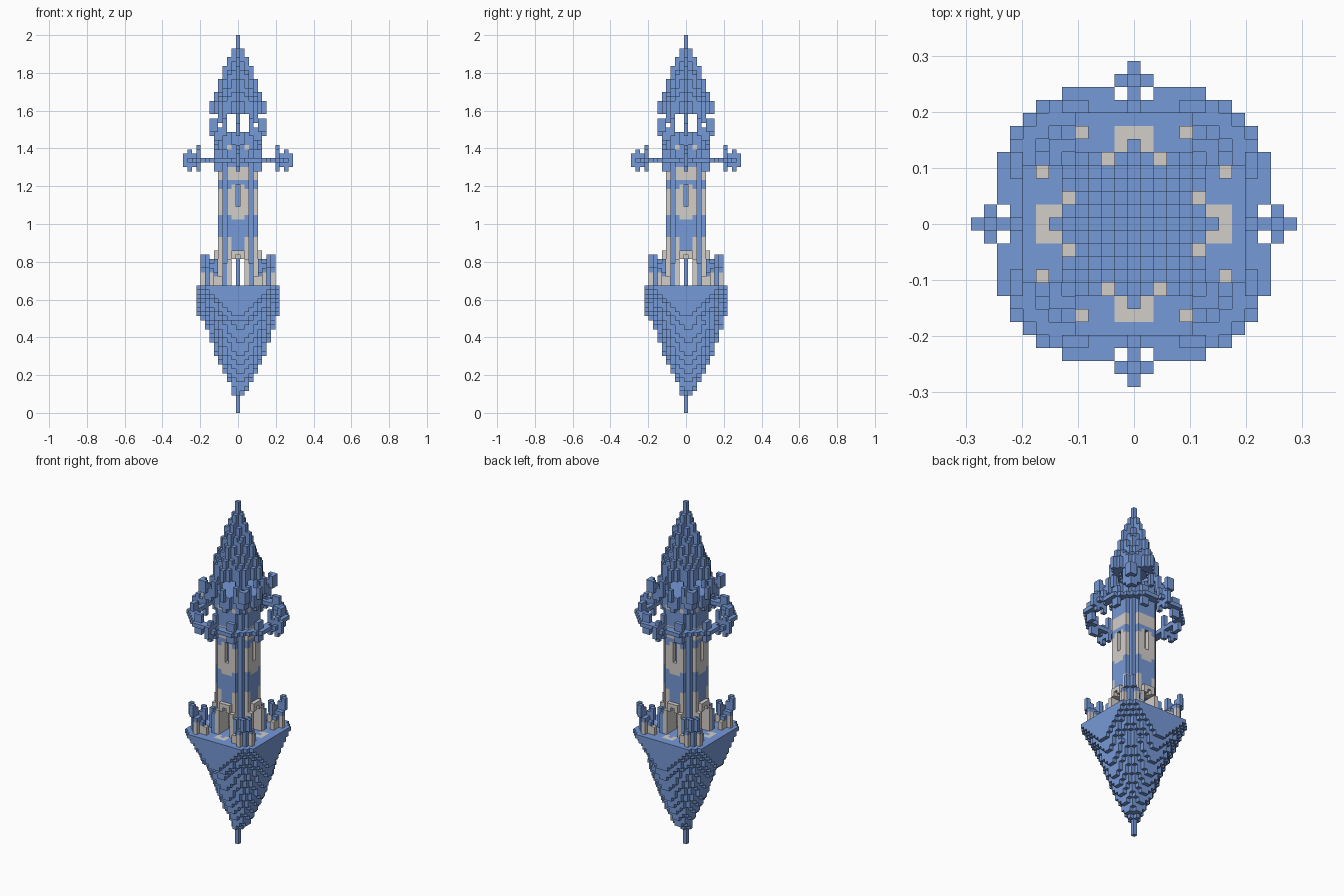
import bpy, bmesh
from math import hypot, floor
from mathutils import Vector

cube = bpy.data.objects.get("Cube")
if cube:
    bpy.data.objects.remove(cube, do_unlink=True)

S = 2 / 86  # block size
BLUE, STONE = 0, 1


def material(name, rgb):
    m = bpy.data.materials.new(name)
    m.use_nodes = True
    m.diffuse_color = (*rgb, 1)
    m.node_tree.nodes["Principled BSDF"].inputs["Base Color"].default_value = (*rgb, 1)
    return m


MATS = [material("slate blue", (0.18, 0.32, 0.68)), material("pale stone", (0.65, 0.62, 0.59))]


def build(name, cells):
    """Turn a dict of block positions and colours into one mesh, skipping inner faces."""
    bm = bmesh.new()
    verts = {}

    def vert(p):
        key = tuple(floor(c + 0.5) for c in p)
        if key not in verts:
            verts[key] = bm.verts.new(((key[0] - 0.5) * S, (key[1] - 0.5) * S, key[2] * S))
        return verts[key]

    for (i, j, k), colour in cells.items():
        for axis in range(3):
            for side in (0, 1):
                n = [i, j, k]
                n[axis] += 2 * side - 1
                if tuple(n) in cells:
                    continue
                corners = []
                for a, b in ((0, 0), (1, 0), (1, 1), (0, 1)):
                    p = Vector((i, j, k))
                    p[axis] += side
                    p[(axis + 1) % 3] += a
                    p[(axis + 2) % 3] += b
                    corners.append(vert(p))
                face = bm.faces.new(corners if side else corners[::-1])
                face.material_index = colour
    mesh = bpy.data.meshes.new(name)
    bm.to_mesh(mesh)
    bm.free()
    for m in MATS:
        mesh.materials.append(m)
    ob = bpy.data.objects.new(name, mesh)
    bpy.context.collection.objects.link(ob)


def sym(cells, i, j, k0, k1, colour=BLUE):
    """Column of blocks repeated in all eight mirrored places."""
    for a, b in ((i, j), (j, i)):
        for sx in (-1, 1):
            for sy in (-1, 1):
                for k in range(k0, k1 + 1):
                    cells[a * sx, b * sy, k] = colour


def radius(table, k):
    for (k0, r0), (k1, r1) in zip(table, table[1:]):
        if k0 <= k <= k1:
            return r0 + (r1 - r0) * (k - k0) / (k1 - k0)
    return 0


def disc(r, limit=99, shift=0, point=0):
    """Block positions in a circle; point pulls the outline towards a diamond."""
    n = int(r) + 2
    out = []
    for i in range(-n, n + 1):
        for j in range(-n, n + 1):
            x, y = abs(i - shift), abs(j - shift)
            if (1 - point) * hypot(x, y) + point * (x + y) <= r and max(abs(i), abs(j)) <= limit:
                out.append((i, j))
    return out


# Floating base: an inverted cone with flat sides, a thin tip and stone door steps
base = {}
profile = [(0, 0.4), (3, 0.5), (4, 1.2), (6, 2.6), (11, 5), (16, 6.9), (20, 8.4), (24, 10.4), (28, 12.85)]
for k in range(29):
    shift = 0.5 if 5 <= k <= 20 else 0
    for i, j in disc(radius(profile, k), 9, shift, 0.3):
        base[i, j, k] = BLUE
    base[0, 0, k] = BLUE
for i, j in ((0, 7), (1, 7), (1, 6)):
    sym(base, i, j, 28, 28, STONE)
build("floating_base", base)

# Corner turrets on the platform, with stone flanks and small posts
turrets = {}
sym(turrets, 6, 6, 29, 33)
sym(turrets, 7, 7, 29, 34)
for i, j, top in ((6, 7, 31), (8, 6, 31), (5, 7, 30)):
    sym(turrets, i, j, 29, top, STONE)
    sym(turrets, i, j, top + 1, top + 1)
sym(turrets, 8, 7, 33, 35)
sym(turrets, 5, 6, 32, 34)
sym(turrets, 4, 7, 29, 30, STONE)
build("corner_turrets", turrets)

# Tower shaft: round, hollow at the doors, stone bands and window surrounds
shaft = {}
for k in range(29, 60):
    for i, j in disc(4.5):
        m, edge = min(abs(i), abs(j)), max(abs(i), abs(j)) == 4
        if k < 35 and m <= 1 and (i, j) != (0, 0):
            continue
        if edge and m == 0 and 47 <= k <= 51:
            continue
        stone = m == 2 and (k < 40 or 45 <= k <= 50 or 53 <= k <= 55)
        stone |= m <= 1 and edge and (44 <= k <= 46 or 53 <= k <= 55 or 35 <= k <= 36)
        stone |= m == 1 and edge and 47 <= k <= 51
        shaft[i, j, k] = STONE if stone else BLUE
build("tower_shaft", shaft)

# Door frames
doors = {}
sym(doors, 2, 5, 29, 34, STONE)
sym(doors, 1, 5, 35, 36, STONE)
sym(doors, 0, 5, 36, 36, STONE)
sym(doors, 3, 5, 29, 33)
build("door_frames", doors)

# Crown: flaring gallery, battlements and the posts that carry the roof
crown = {}
for k, r in ((59, 4.5), (60, 5), (61, 5.1), (62, 5.1), (63, 5.1)):
    for i, j in disc(r):
        crown[i, j, k] = STONE if k == 60 and min(abs(i), abs(j)) == 2 else BLUE
sym(crown, 5, 4, 62, 64)
sym(crown, 5, 5, 62, 65)
sym(crown, 6, 5, 64, 66)
sym(crown, 6, 6, 64, 66)
sym(crown, 5, 3, 63, 66)
sym(crown, 6, 0, 63, 65)
sym(crown, 3, 3, 64, 68)
sym(crown, 4, 3, 66, 68)
sym(crown, 0, 0, 64, 68)
build("crown_gallery", crown)

# Pointed roof: a steep cone with a ridge on each side and a thin finial
roof = {}
profile = [(68, 6.1), (70, 6), (72, 5.1), (75, 4.1), (78, 3.1), (80, 2.2), (82, 1.1), (83, 0.4), (85, 0.4)]
for k in range(68, 86):
    r = radius(profile, k)
    for i, j in disc(max(r - 0.9, 0)):
        if k > 68 or hypot(i, j) > 3.5:
            roof[i, j, k] = BLUE
    sym(roof, int(r), 0, k, k)
build("pointed_roof", roof)

# Floating ring around the tower, with upright bars
ring = {}
for i, j in disc(11.2, 10):
    if hypot(i, j) > 9.4 and min(abs(i), abs(j)) >= 2:
        ring[i, j, 57] = BLUE
for j in (1, 2, 3):
    sym(ring, 9, j, 57, 57)
for j in (4, 5):
    sym(ring, 9, j, 55, 59)
build("floating_ring", ring)

# Cross ornaments on the four sides of the ring
crosses = {}
sym(crosses, 9, 0, 55, 60)
sym(crosses, 10, 0, 56, 58)
sym(crosses, 11, 0, 55, 59)
sym(crosses, 11, 1, 57, 57)
sym(crosses, 12, 0, 56, 58)
build("ring_crosses", crosses)
